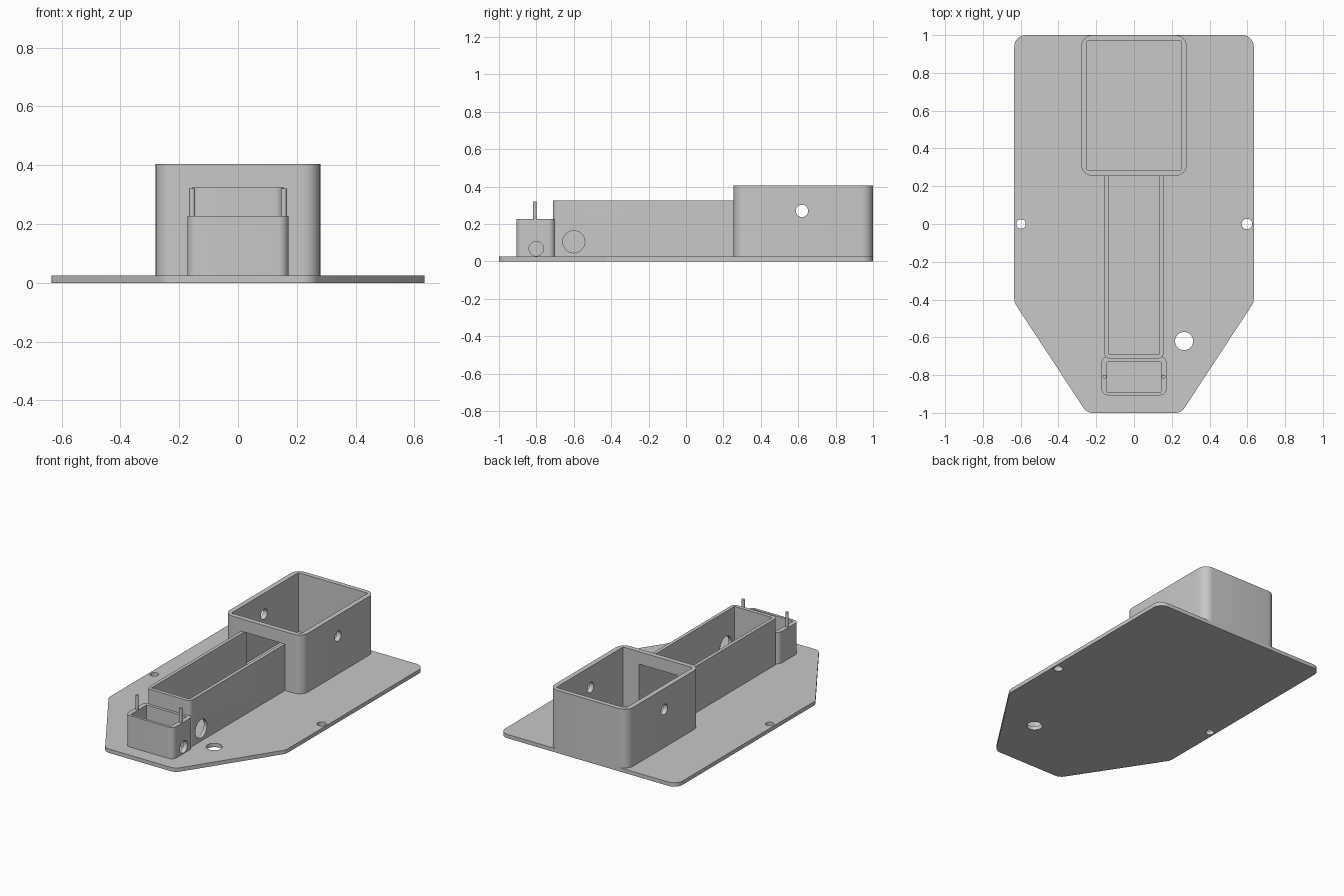
import bpy, bmesh, math
from mathutils import Vector, Matrix

if "Cube" in bpy.data.objects:
    bpy.data.objects.remove(bpy.data.objects["Cube"], do_unlink=True)

GREY = (0.58, 0.58, 0.58, 1)
grey = bpy.data.materials.new("plain_grey")
grey.use_nodes = True
grey.diffuse_color = GREY
grey.node_tree.nodes["Principled BSDF"].inputs["Base Color"].default_value = GREY

FLOOR = 0.025      # top of the base plate
BACK, TROUGH, FRONT = 0.405, 0.325, 0.228   # rim heights


def make(name, bm):
    bmesh.ops.recalc_face_normals(bm, faces=bm.faces)
    mesh = bpy.data.meshes.new(name)
    bm.to_mesh(mesh)
    bm.free()
    obj = bpy.data.objects.new(name, mesh)
    bpy.context.collection.objects.link(obj)
    mesh.materials.append(grey)
    return obj


def fillet(points, radii, steps=8):
    """Round each corner of a closed outline by its own radius."""
    out = []
    for i, (p, r) in enumerate(zip(points, radii)):
        p = Vector(p)
        a = (Vector(points[i - 1]) - p).normalized()
        b = (Vector(points[(i + 1) % len(points)]) - p).normalized()
        if r == 0:
            out.append(p)
            continue
        half = a.angle(b) / 2
        centre = p + (a + b).normalized() * r / math.sin(half)
        start = p + a * r / math.tan(half) - centre
        end = p + b * r / math.tan(half) - centre
        turn = math.pi - 2 * half
        for k in range(steps + 1):
            t = k / steps
            out.append(centre + (start * math.sin((1 - t) * turn)
                                 + end * math.sin(t * turn)) / math.sin(turn))
    return out


def prism(name, points, radii, z0, z1):
    bm = bmesh.new()
    face = bm.faces.new([bm.verts.new((p.x, p.y, z0)) for p in fillet(points, radii)])
    top = bmesh.ops.extrude_face_region(bm, geom=[face])["geom"]
    verts = [v for v in top if isinstance(v, bmesh.types.BMVert)]
    bmesh.ops.translate(bm, vec=(0, 0, z1 - z0), verts=verts)
    return make(name, bm)


def block(name, half, y0, y1, z0, z1, front=0, back=0):
    pts = [(-half, y0), (half, y0), (half, y1), (-half, y1)]
    return prism(name, pts, (front, front, back, back), z0, z1)


def rod(name, centre, radius, length, axis="Z"):
    bm = bmesh.new()
    turn = Matrix.Rotation(math.pi / 2, 4, "Y") if axis == "X" else Matrix()
    bmesh.ops.create_cone(bm, cap_ends=True, segments=32, radius1=radius, radius2=radius,
                          depth=length, matrix=Matrix.Translation(centre) @ turn)
    return make(name, bm)


def cut(obj, *cutters):
    bpy.context.view_layer.objects.active = obj
    for c in cutters:
        c.hide_render = True
        mod = obj.modifiers.new("cut", "BOOLEAN")
        mod.operation, mod.solver, mod.object = "DIFFERENCE", "EXACT", c
        bpy.ops.object.modifier_apply(modifier=mod.name)
        bpy.data.objects.remove(c, do_unlink=True)


# Base plate with a tapered front and three drilled holes
right = [(0.25, -1), (0.634, -0.415), (0.634, 1)]
outline = right + [(-x, y) for x, y in reversed(right)]
base = prism("base_plate", outline, [0.06] * 6, 0, FLOOR)
cut(base,
    rod("hole", (0.598, 0, 0), 0.028, 0.2),
    rod("hole", (-0.598, 0, 0), 0.025, 0.2),
    rod("hole", (0.265, -0.62, 0), 0.048, 0.2))

# Tall back box, open on top, with side holes and an opening to the trough
back_box = block("back_box", 0.28, 0.255, 1, FLOOR, BACK, 0.06, 0.06)
cut(back_box,
    block("inside", 0.248, 0.287, 0.97, 0, 0.6),
    block("opening", 0.135, 0.2, 0.4, 0, TROUGH),
    rod("hole", (0, 0.62, 0.27), 0.033, 0.8, "X"))

# Long trough running into the back box
trough = block("trough", 0.157, -0.712, 0.27, FLOOR, TROUGH, 0.03)
cut(trough,
    block("inside", 0.135, -0.688, 0.4, 0, 0.6),
    rod("hole", (0.15, -0.6, 0.105), 0.059, 0.1, "X"))

# Low front box
front_box = block("front_box", 0.172, -0.907, -0.7, FLOOR, FRONT, 0.035, 0.035)
cut(front_box,
    block("inside", 0.142, -0.89, -0.73, 0, 0.6),
    rod("hole", (0.17, -0.8, 0.068), 0.039, 0.1, "X"))

# Locating pins on the front box rim
pins = [rod(f"{side}_pin", (x, -0.808, 0.26), 0.01, 0.12)
        for side, x in (("left", 0.156), ("right", -0.156))]

# Smooth the rounded corners, keep hard edges
bpy.ops.object.select_all(action="DESELECT")
for obj in [base, back_box, trough, front_box] + pins:
    obj.select_set(True)
bpy.context.view_layer.objects.active = base
bpy.ops.object.shade_smooth_by_angle(angle=math.radians(30))
